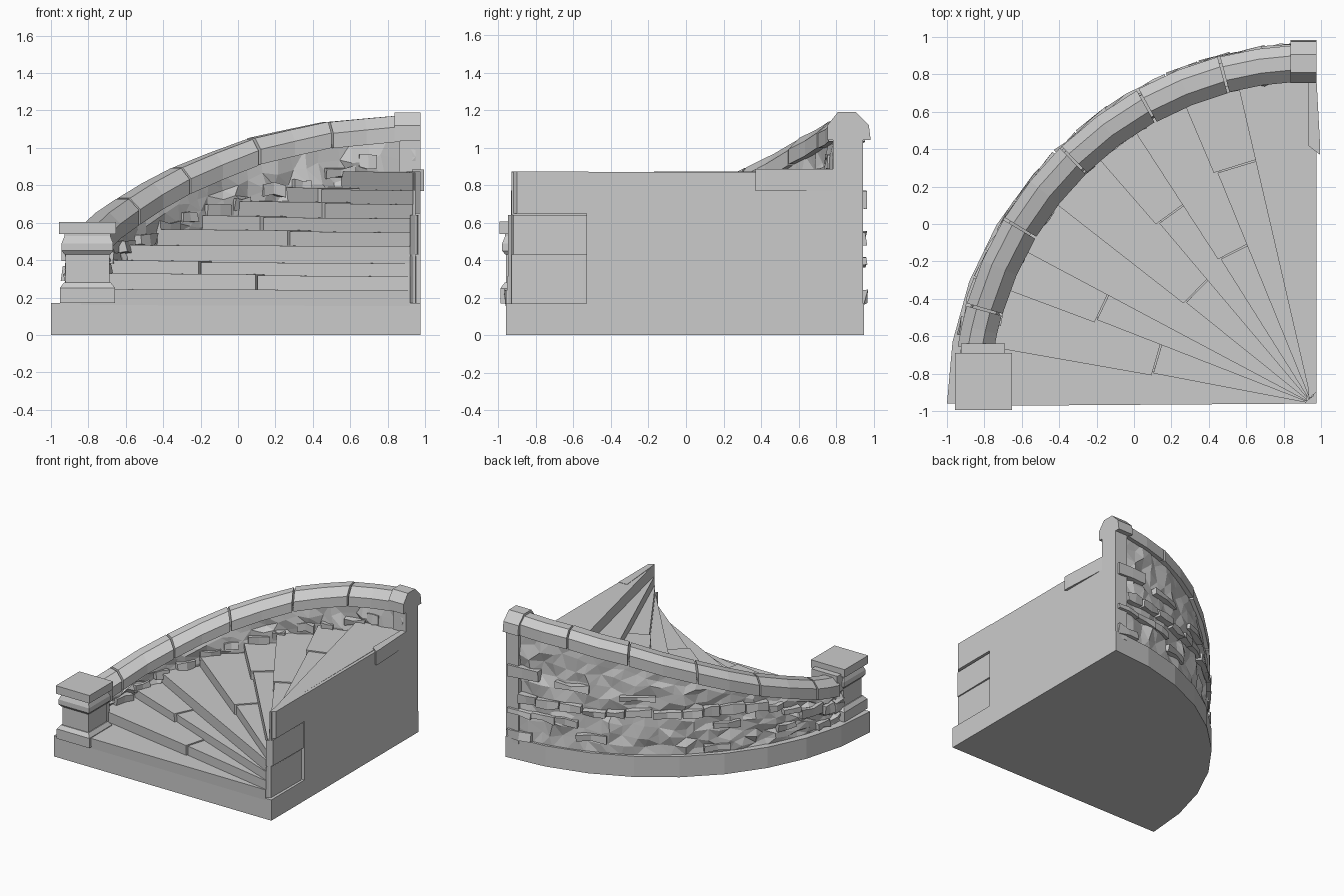
import bpy, bmesh, math, random
from mathutils import Vector

random.seed(7)
old = bpy.data.objects.get("Cube")
if old:
    bpy.data.objects.remove(old, do_unlink=True)

stone = bpy.data.materials.new("grey_stone")
stone.use_nodes = True
GREY = (0.6, 0.6, 0.6, 1)
stone.diffuse_color = GREY
stone.node_tree.nodes["Principled BSDF"].inputs["Base Color"].default_value = GREY

CX, CY, FLOOR = 0.95, -0.96, 0.17


def polar(deg, r, z):
    a = math.radians(deg)
    return Vector((CX - r * math.cos(a), CY + r * math.sin(a), z))


def finish(name, bm):
    bmesh.ops.recalc_face_normals(bm, faces=bm.faces)
    mesh = bpy.data.meshes.new(name)
    bm.to_mesh(mesh)
    bm.free()
    mesh.materials.append(stone)
    ob = bpy.data.objects.new(name, mesh)
    bpy.context.collection.objects.link(ob)
    return ob


def skin(bm, rings):
    """Join equal rings of points into one closed solid."""
    loops = [[bm.verts.new(p) for p in ring] for ring in rings]
    n = len(loops[0])
    for a, b in zip(loops, loops[1:]):
        for i in range(n):
            bm.faces.new((a[i], a[(i + 1) % n], b[(i + 1) % n], b[i]))
    bm.faces.new(loops[0])
    bm.faces.new(loops[-1])


def prism(bm, outline, z0, z1):
    skin(bm, [[(x, y, z) for x, y in outline] for z in (z0, z1)])


def box(bm, x0, x1, y0, y1, z0, z1):
    prism(bm, [(x0, y0), (x1, y0), (x1, y1), (x0, y1)], z0, z1)


def cap_top(deg):
    """Height of the sloping wall cap at an angle."""
    pts = [(0, .53), (10, .54), (16, .58), (31, .73), (46, .90), (61, 1.05), (75, 1.14), (87, 1.175), (91, 1.18)]
    for (a, z), (b, w) in zip(pts, pts[1:]):
        if deg <= b:
            return z + (w - z) * (deg - a) / (b - a)
    return pts[-1][1]


# Quarter-round plinth
bm = bmesh.new()
outline = [(0.975, CY)]
for i in range(10):
    a = math.radians(i * 10)
    outline.append((0.975 - 1.975 * math.cos(a), CY + 1.91 * math.sin(a)))
prism(bm, outline, 0, FLOOR)
finish("plinth", bm)

# Fan of steps, most of them split in two stones with an uneven joint
edges = [-0.4, 10, 20.5, 28, 38, 49, 57, 67, 77, 90]
tops = [0.245, 0.33, 0.40, 0.48, 0.565, 0.64, 0.715, 0.79, 0.875]
joints = [None, 0.87, 1.24, None, 0.87, 1.27, 0.92, 1.34, None]
for k, (top, joint) in enumerate(zip(tops, joints)):
    bm = bmesh.new()
    a, b = edges[k], min(edges[k + 1] + 1.5, 90)
    parts = [(0.03, 1.79, 0, 0)]
    if joint:
        parts = [(joint, 1.79, 0, 0), (0.03, joint - 0.008, 0.8, 0.012)]
    for r0, r1, shift, drop in parts:
        ring = []
        for z, lean in ((FLOOR - 0.01, 0.3), (top - drop, 0)):
            s = a + shift + lean
            ring.append([polar(s, r0, z - 0.006), polar(s, r1, z), polar(b, r1, z), polar(b, r0, z - 0.006)])
        skin(bm, ring)
    finish(f"step_{k + 1}", bm)

# Straight side wall with recessed stones beside the pivot
bm = bmesh.new()
box(bm, 0.93, 0.975, -0.53, 0.82, 0.13, 0.87)
prism(bm, [(0.935, -0.93), (0.975, -0.9), (0.975, -0.52), (0.9, -0.52)], 0.65, 0.873)
prism(bm, [(0.92, -0.95), (0.95, -0.92), (0.955, -0.55), (0.9, -0.55)], FLOOR, 0.42)
prism(bm, [(0.92, -0.95), (0.96, -0.92), (0.965, -0.52), (0.9, -0.52)], 0.43, 0.64)
prism(bm, [(0.93, 0.42), (0.995, 0.37), (0.995, 0.42), (0.975, 0.79), (0.93, 0.79)], 0.77, 0.885)
finish("side_wall", bm)

# Curved wall with rough hewn inner and outer faces
bm = bmesh.new()
rows, rings = 9, []
for i in range(31):
    deg = 7 + 83 * i / 30
    base, height = FLOOR - 0.01, cap_top(deg) - 0.11 - FLOOR
    outer, inner = [], []
    for j in range(rows + 1):
        rough = 0 < j < rows
        z = base + height * j / rows + rough * random.uniform(-0.02, 0.02)
        d = deg + random.uniform(-0.7, 0.7) * (0 < i < 30)
        outer.append(polar(d, 1.885 + rough * random.uniform(-0.02, 0.02), z))
        inner.append(polar(d, 1.755 + rough * random.uniform(-0.025, 0.02), z))
    rings.append(outer + inner[::-1])
skin(bm, rings)
bmesh.ops.triangulate(bm, faces=bm.faces)
finish("curved_wall", bm)


def block(bm, a, b, r0, r1, z0, z1):
    """A wall stone with a slightly uneven outer face."""
    def j():
        return random.uniform(-0.012, 0.012)
    skin(bm, [[polar(d, r0, z0), polar(d, r1 + j(), z0 + j()), polar(d, r1 + j(), z1 + j()), polar(d, r0, z1)]
              for d in (a, (a + b) / 2, b)])


# Projecting course of stones plus scattered ones
bm = bmesh.new()
deg = 11
while deg < 86:
    width = random.uniform(3, 6.5)
    end = min(deg + width, 90)
    z = min(0.48, cap_top(deg) - 0.24) + random.uniform(-0.01, 0.01)
    block(bm, deg, end, 1.85, 1.922, z, z + random.uniform(0.05, 0.075))
    if random.random() < 0.55:
        block(bm, deg + 1, end + 1.5, 1.85, 1.912, z - 0.12, z - 0.07)
    deg = end + 0.3
for a, b, z0, z1 in ((84, 90, .17, .24), (82, 90, .68, .77), (84, 90, .37, .42), (38, 44, .19, .24),
                     (55, 63, .62, .66), (66, 73, .26, .31), (70, 78, .66, .71)):
    block(bm, a, b, 1.85, 1.92, z0, z1)
finish("outer_stones", bm)

bm = bmesh.new()
for a in range(14, 86, 6):
    z = 0.30 + 0.0083 * (a - 10) + random.uniform(-0.02, 0.02)
    block(bm, a, a + random.uniform(3, 5.5), 1.80, 1.725, z, z + 0.06)
finish("inner_stones", bm)

# Wall cap in separate curved lengths
profile = [(1.72, -.14), (1.72, -.06), (1.785, 0), (1.865, 0), (1.92, -.05), (1.92, -.14)]
cuts = [9, 16, 31, 45.6, 61, 75, 87.5]
bm = bmesh.new()
for a, b in zip(cuts, cuts[1:]):
    grow = random.uniform(-0.004, 0.006)
    skin(bm, [[polar(d, r + (grow if r > 1.8 else -grow), cap_top(d) + h + grow) for r, h in profile]
              for d in (a + 0.2, (a + b) / 2, b - 0.2)])
finish("wall_cap", bm)

# Upper end of the wall and its cap block
bm = bmesh.new()
box(bm, 0.86, 0.975, 0.785, 0.945, 0.13, 1.05)
finish("end_pier", bm)
bm = bmesh.new()
section = [(.755, 1.04), (.755, 1.12), (.81, 1.19), (.905, 1.19), (.975, 1.12), (.985, 1.04)]
skin(bm, [[(x, y, z) for y, z in section] for x in (0.838, 0.975)])
finish("end_cap", bm)

# Square newel post at the foot, as stacked mouldings
bm = bmesh.new()
px, py = -0.805, -0.842
for tiers in ([(.148, FLOOR), (.148, .25), (.125, .28)],
              [(.118, .27), (.118, .44)],
              [(.122, .43), (.138, .45), (.138, .49), (.122, .53), (.122, .545)],
              [(.153, .54), (.153, .605)]):
    skin(bm, [[(px + sx * h, py + sy * h, z) for sx, sy in ((-1, -1), (1, -1), (1, 1), (-1, 1))]
              for h, z in tiers])
finish("newel_post", bm)

# Half pilaster linking the post to the wall
bm = bmesh.new()
box(bm, -0.9, -0.71, -0.74, -0.65, FLOOR, 0.43)
box(bm, -0.925, -0.69, -0.74, -0.64, 0.42, 0.56)
finish("pilaster", bm)
